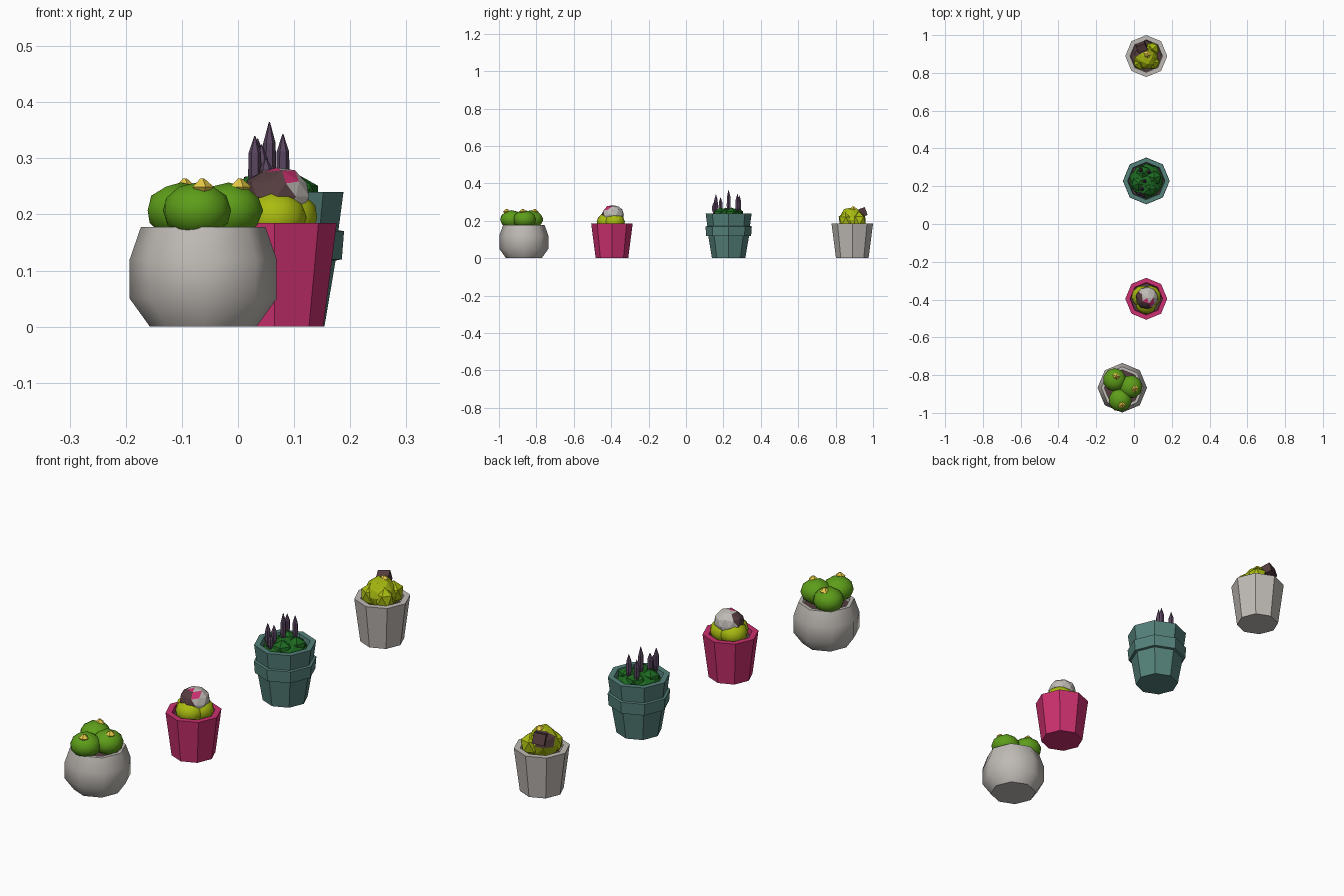
import bpy, bmesh, math, random
from mathutils import Vector, Matrix

if "Cube" in bpy.data.objects:
    bpy.data.objects.remove(bpy.data.objects["Cube"])
random.seed(4)


def material(name, r, g, b):
    m = bpy.data.materials.new(name)
    m.use_nodes = True
    m.diffuse_color = (r, g, b, 1)
    m.node_tree.nodes["Principled BSDF"].inputs["Base Color"].default_value = (r, g, b, 1)
    return m


stone = material("stone grey", .52, .49, .46)
pink = material("pink glaze", .60, .03, .16)
teal = material("teal glaze", .09, .22, .195)
green = material("cactus green", .11, .34, .01)
dark_green = material("dark green", .012, .14, .015)
lime = material("lime green", .40, .50, .005)
yellow = material("yellow bud", .78, .58, .06)
brown = material("dark brown", .09, .045, .05)
purple = material("purple", .10, .06, .115)


def finish(name, bm, mats, at, smooth=None):
    bmesh.ops.recalc_face_normals(bm, faces=bm.faces)
    mesh = bpy.data.meshes.new(name)
    bm.to_mesh(mesh)
    bm.free()
    for m in mats:
        mesh.materials.append(m)
    ob = bpy.data.objects.new(name, mesh)
    bpy.context.collection.objects.link(ob)
    ob.location = at
    if smooth:
        bpy.ops.object.select_all(action='DESELECT')
        ob.select_set(True)
        bpy.context.view_layer.objects.active = ob
        bpy.ops.object.shade_smooth_by_angle(angle=math.radians(smooth))
    return ob


def lathe(name, profile, mat, at, sides=8, smooth=None):
    """Turn (radius, height) points around z and cap both ends."""
    bm = bmesh.new()
    rings = [[bm.verts.new((r * math.cos(math.tau * i / sides),
                            r * math.sin(math.tau * i / sides), z))
              for i in range(sides)] for r, z in profile]
    for a, b in zip(rings, rings[1:]):
        for i in range(sides):
            j = (i + 1) % sides
            bm.faces.new((a[i], a[j], b[j], b[i]))
    bm.faces.new(rings[0])
    bm.faces.new(rings[-1])
    return finish(name, bm, [mat], at, smooth)


def ball(name, mats, at, size, detail=2, jitter=0, rule=None, smooth=None, turn=0):
    """Squashed icosphere; rule picks a material from the face direction."""
    bm = bmesh.new()
    bmesh.ops.create_icosphere(bm, subdivisions=detail, radius=1,
                               matrix=Matrix.Rotation(turn, 4, 'Z'))
    for v in bm.verts:
        v.co *= 1 + random.uniform(-jitter, jitter)
    if rule:
        for f in bm.faces:
            f.material_index = rule(f.calc_center_median().normalized())
    bmesh.ops.scale(bm, vec=size, verts=bm.verts)
    return finish(name, bm, mats, at, smooth)


def soil(name, at, radius, z):
    lathe(name, [(radius, z - .01), (radius, z)], brown, at)


# Pots
round_at = Vector((-.062, -.867, 0))
pink_at = Vector((.065, -.396, 0))
teal_at = Vector((.065, .228, 0))
grey_at = Vector((.065, .889, 0))
lathe("round_pot", [(.095, 0), (.131, .05), (.131, .12), (.111, .178),
                    (.095, .178), (.095, .14)], stone, round_at, smooth=50)
tapered = [(.087, 0), (.111, .185), (.086, .185), (.08, .14)]
lathe("pink_pot", tapered, pink, pink_at)
lathe("grey_pot", tapered, stone, grey_at)
lathe("teal_pot", [(.089, 0), (.109, .118), (.12, .12), (.124, .17), (.114, .172),
                   (.123, .24), (.099, .24), (.092, .18)], teal, teal_at)

# Soil
soil("round_pot_soil", round_at, .098, .155)
soil("pink_pot_soil", pink_at, .084, .165)
soil("teal_pot_soil", teal_at, .095, .215)
soil("grey_pot_soil", grey_at, .081, .15)

# Three round cacti with buds
bud_profile = [(.008, 0), (.021, .013), (.004, .028)]
for i, (x, y, bx, by) in enumerate([(-.102, -.825, -.095, -.808),
                                    (-.017, -.862, .003, -.872),
                                    (-.073, -.932, -.064, -.958)]):
    ball(f"round_cactus_{i + 1}", [green], (x, y, .207), (.062, .062, .05),
         turn=i, smooth=50)
    lathe(f"yellow_bud_{i + 1}", bud_profile, yellow, (bx, by, .236), sides=5)


# Grafted cactus: lime base under a patchy cap
def cap_patch(d):
    if abs(d.x - .2) < .3 and -.75 < d.y < -.25 and d.z > .45:
        return 2
    return 1 if d.x + d.y < -.35 else 0


for i in range(3):
    a = math.radians(30 + 120 * i)
    ball(f"lime_lobe_{i + 1}", [lime],
         pink_at + Vector((.024 * math.cos(a), .024 * math.sin(a), .195)),
         (.058, .058, .048), turn=i, smooth=50)
ball("patchy_cap", [stone, brown, pink], pink_at + Vector((.004, .005, .232)),
     (.06, .06, .053), jitter=.04, rule=cap_patch)

# Dark green mound with spikes
ball("green_mound", [dark_green], teal_at + Vector((0, 0, .215)), (.09, .09, .045),
     jitter=.05)
for i in range(4):
    a = math.radians(20 + 90 * i)
    ball(f"mound_lobe_{i + 1}", [dark_green],
         teal_at + Vector((.045 * math.cos(a), .045 * math.sin(a), .235)),
         (.042, .042, .036), detail=1, turn=a)
spikes = [(.03, .16, .34), (.042, .185, .325), (.056, .228, .365),
          (.08, .275, .343), (.035, .285, .335), (.05, .15, .30)]
for i, (x, y, top) in enumerate(spikes):
    h = top - .24
    lathe(f"purple_spike_{i + 1}", [(.006, 0), (.012, h * .3), (.011, h * .7), (.001, h)],
          purple, (x, y, .24), sides=6)


# Angular lime cactus with brown chunks
def crust(d):
    return 1 if d.x < -.1 and d.z > .1 and d.y > .1 else 0


ball("angular_cactus", [lime, brown], grey_at + Vector((-.002, -.008, .205)),
     (.062, .066, .064), jitter=.09, rule=crust)
for i, (x, y, s) in enumerate([(.035, -.035, .04), (-.03, -.035, .042), (.03, .035, .042)]):
    ball(f"angular_lobe_{i + 1}", [lime], grey_at + Vector((x, y, .2)),
         (s, s, s * 1.2), detail=1, turn=i)
bm = bmesh.new()
bmesh.ops.create_cube(bm, size=1)
bmesh.ops.scale(bm, vec=(.05, .07, .045), verts=bm.verts)
bmesh.ops.rotate(bm, matrix=Matrix.Rotation(.35, 3, 'X') @ Matrix.Rotation(.4, 3, 'Z'),
                 verts=bm.verts)
finish("brown_chunk", bm, [brown], grey_at + Vector((-.018, .035, .238)))
lathe("yellow_crown", [(.018, 0), (.02, .014), (.006, .026)], yellow,
      grey_at + Vector((.004, .006, .25)), sides=5)
